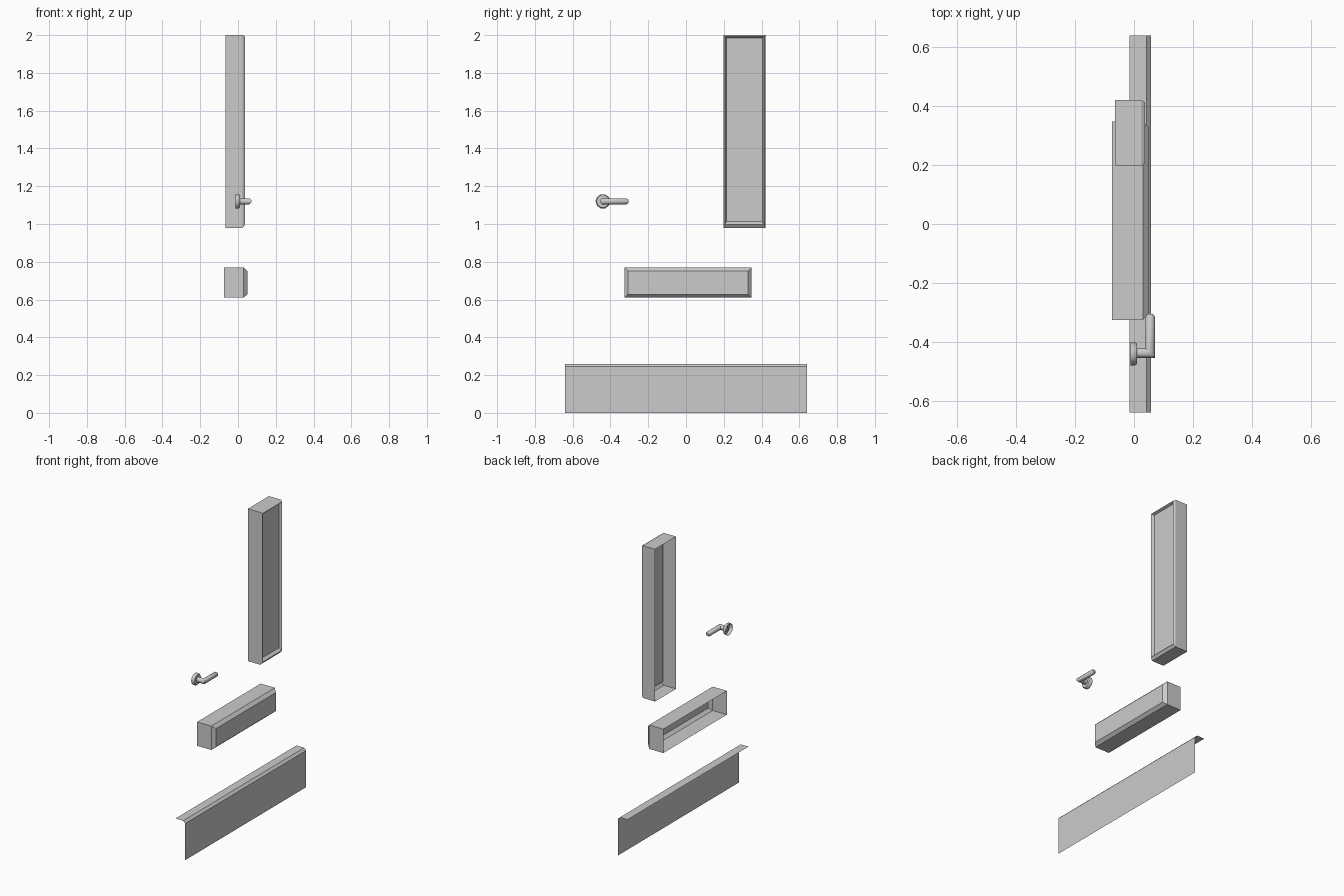
import bpy, bmesh, math
from mathutils import Vector

if "Cube" in bpy.data.objects:
    bpy.data.objects.remove(bpy.data.objects["Cube"])


def make(name, rings, cap_end=False, closed=True, smooth=False):
    """Skin a list of matching point rings into one open shell."""
    bm = bmesh.new()
    rows = [[bm.verts.new(p) for p in ring] for ring in rings]
    n = len(rows[0])
    for a, b in zip(rows, rows[1:]):
        for i in range(n if closed else n - 1):
            j = (i + 1) % n
            bm.faces.new((a[i], a[j], b[j], b[i]))
    if cap_end:
        bm.faces.new(rows[-1])
    bm.normal_update()
    me = bpy.data.meshes.new(name)
    bm.to_mesh(me)
    bm.free()
    ob = bpy.data.objects.new(name, me)
    bpy.context.collection.objects.link(ob)
    if smooth:
        bpy.context.view_layer.objects.active = ob
        ob.select_set(True)
        bpy.ops.object.shade_smooth_by_angle(angle=math.radians(50))
        ob.select_set(False)
    return ob


def rect(x, y0, y1, z0, z1):
    return [(x, y0, z0), (x, y1, z0), (x, y1, z1), (x, y0, z1)]


def circle(x, r, y=-0.44, z=1.12, n=10):
    return [(x, y + r * math.cos(2 * math.pi * i / n),
             z + r * math.sin(2 * math.pi * i / n)) for i in range(n)]


# Tall window: open back, chamfered rim, recessed pane
make("window_frame", [
    rect(-0.065, 0.198, 0.42, 0.98, 2.0),
    rect(0.025, 0.198, 0.42, 0.98, 2.0),
    rect(0.038, 0.206, 0.412, 0.998, 1.992),
    rect(0.02, 0.214, 0.404, 1.013, 1.985)], cap_end=True)

# Letter box: open back, chamfered front
make("letter_box", [
    rect(-0.075, -0.325, 0.347, 0.61, 0.77),
    rect(0.03, -0.325, 0.347, 0.61, 0.77),
    rect(0.05, -0.306, 0.328, 0.628, 0.75)], cap_end=True)

# Kick plate: folded sheet
profile = [(0.057, 0.0), (0.057, 0.245), (0.042, 0.26), (-0.015, 0.26)]
make("kick_plate", [[(x, -0.64, z) for x, z in profile],
                    [(x, 0.64, z) for x, z in profile]], closed=False)

# Handle rose: shallow disc with a small chamfer
make("handle_rose", [circle(-0.012, 0.039), circle(0.004, 0.039),
                     circle(0.01, 0.034)], cap_end=True, smooth=True)

# Handle lever: round bar with a mitred elbow and rounded tip
R, N = 0.017, 8
ANG = [2 * math.pi * (i + 0.5) / N for i in range(N)]
c = Vector((0.055, -0.438, 1.12))


def bar_ring(y, r):
    return [(c.x - r * math.cos(a), y, c.z + r * math.sin(a)) for a in ANG]


stem = [(0.005, c.y + R * math.cos(a), c.z + R * math.sin(a)) for a in ANG]
elbow = [(c.x - R * math.cos(a), c.y + R * math.cos(a),
          c.z + R * math.sin(a)) for a in ANG]
make("handle_lever", [stem, elbow, bar_ring(-0.315, R),
                      bar_ring(-0.305, R * 0.6)], cap_end=True, smooth=True)
